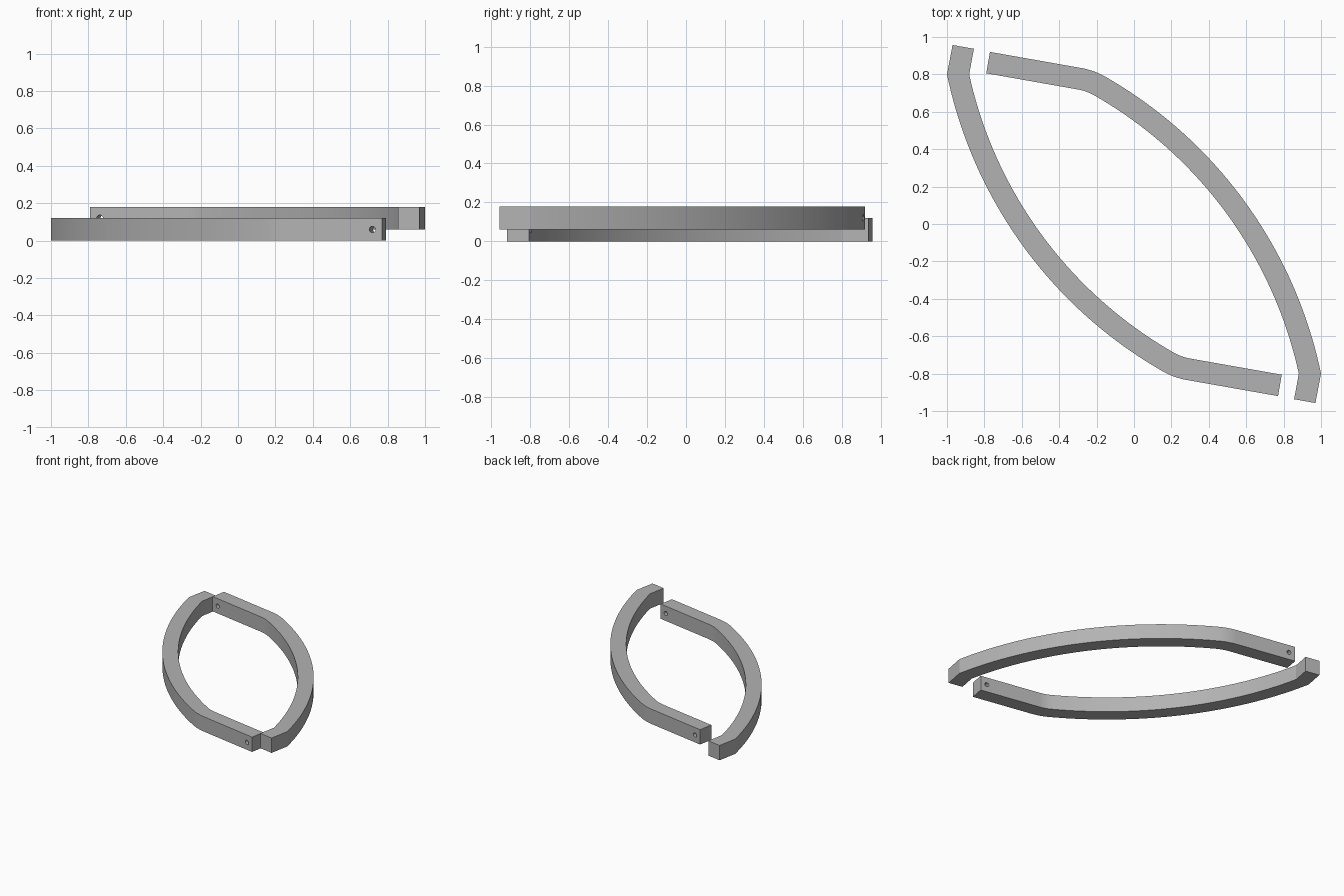
import bpy, bmesh, math
from mathutils import Vector, Matrix

if "Cube" in bpy.data.objects:
    bpy.data.objects.remove(bpy.data.objects["Cube"])

W, H = 0.116, 0.12                      # bar width and height
C, R = Vector((-1.34, -1.287)), 2.39    # main arc centre and outer radius
RF = 0.4                                # outer radius of the bend
N = Vector((math.sin(math.radians(10)), math.cos(math.radians(10))))
END = Vector((-0.77, 0.92))             # outer corner of the long straight end

metal = bpy.data.materials.new("plain grey")
metal.diffuse_color = (0.45, 0.45, 0.45, 1)
metal.use_nodes = True
metal.node_tree.nodes["Principled BSDF"].inputs["Base Color"].default_value = metal.diffuse_color


def arc(c, r, a0, a1, n):
    return [c + r * Vector((math.cos(a0 + (a1 - a0) * i / n), math.sin(a0 + (a1 - a0) * i / n)))
            for i in range(n + 1)]


# bend centre, tangent to the straight end and to the main arc
up = N.dot(END) - RF - N.dot(C)
side = math.sqrt((R - RF) ** 2 - up ** 2)
F = C + N * up + Vector((N.y, -N.x)) * side
A_BEND = math.atan2(F.y - C.y, F.x - C.x)
A_LINE = math.radians(80)


def edge(off, tip, end):
    """One long side of the bar, from the short tip to the long straight end."""
    r = R - off
    a0 = math.asin((-0.80 - C.y) / r)
    return ([Vector(tip)] + arc(C, r, a0, A_BEND, 40)
            + arc(F, RF - off, A_BEND, A_LINE, 8)[1:] + [end])


def bar(name, turn, z0):
    # extruded outline
    outline = edge(0, (0.97, -0.957), END) + edge(W, (0.856, -0.937), END - N * W)[::-1]
    bm = bmesh.new()
    face = bm.faces.new([bm.verts.new((p.x, p.y, 0)) for p in outline])
    top = bmesh.ops.extrude_face_region(bm, geom=[face])["geom"]
    bmesh.ops.translate(bm, vec=(0, 0, H), verts=[v for v in top if isinstance(v, bmesh.types.BMVert)])
    bmesh.ops.recalc_face_normals(bm, faces=bm.faces)
    me = bpy.data.meshes.new(name)
    bm.to_mesh(me)
    bm.free()
    me.materials.append(metal)
    ob = bpy.data.objects.new(name, me)
    bpy.context.collection.objects.link(ob)

    # pin hole through the long straight end
    mid = END - N * (W / 2) + Vector((N.y, -N.x)) * 0.052
    bpy.ops.mesh.primitive_cylinder_add(vertices=24, radius=0.017, depth=0.3)
    cutter = bpy.context.object
    cutter.name = "hole_cutter"
    cutter.hide_render = True
    cutter.data.materials.append(metal)
    cutter.data.transform(Matrix.Translation((mid.x, mid.y, H / 2))
                          @ Vector((N.x, N.y, 0)).to_track_quat('Z', 'Y').to_matrix().to_4x4())
    mod = ob.modifiers.new("hole", 'BOOLEAN')
    mod.operation, mod.solver, mod.object = 'DIFFERENCE', 'EXACT', cutter
    bpy.ops.object.select_all(action='DESELECT')
    bpy.context.view_layer.objects.active = ob
    ob.select_set(True)
    bpy.ops.object.modifier_apply(modifier=mod.name)
    bpy.data.objects.remove(cutter)

    ob.data.transform(Matrix.Translation((0, 0, z0)) @ Matrix.Rotation(turn, 4, 'Z'))
    bpy.ops.object.shade_smooth_by_angle(angle=math.radians(15))


bar("upper_curved_bar", 0, 0.06)
bar("lower_curved_bar", math.pi, 0)
